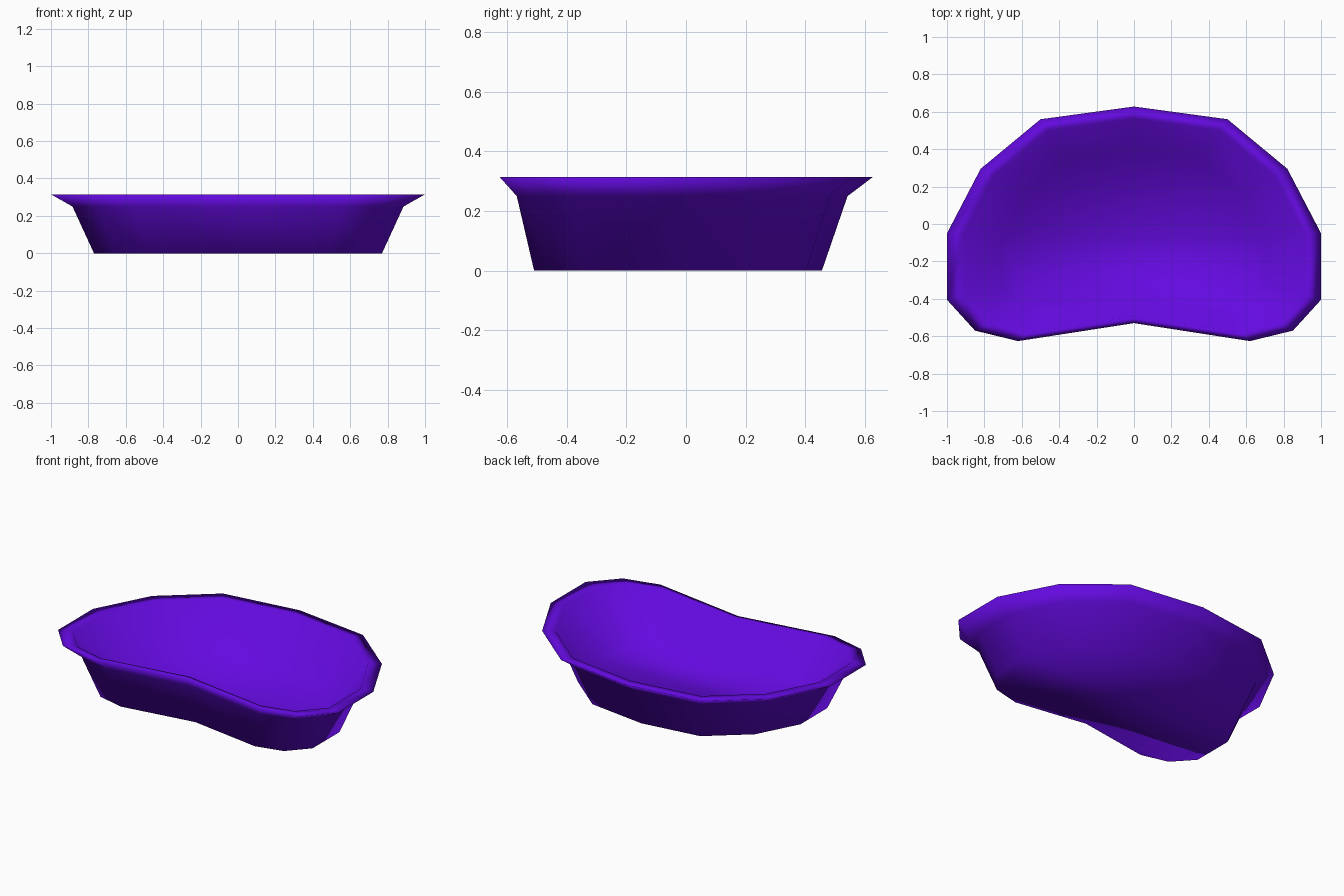
import bpy
import bmesh

if "Cube" in bpy.data.objects:
    bpy.data.objects.remove(bpy.data.objects["Cube"], do_unlink=True)

# Violet plastic
violet = bpy.data.materials.new("violet")
violet.use_nodes = True
colour = (0.125, 0.003, 0.73, 1)
violet.diffuse_color = colour
violet.node_tree.nodes["Principled BSDF"].inputs["Base Color"].default_value = colour

# Kidney outline of the rim: left half from back to front, then mirrored
half = [(0, 0.628), (0.5, 0.56), (0.82, 0.295), (1, -0.05),
        (1, -0.405), (0.85, -0.57), (0.62, -0.626), (0, -0.53)]
outline = half + [(-x, y) for x, y in half[-2:0:-1]]
centre_y = -0.12

# Rings as (scale, height): outer base, flare, rim, inner lip, inner floor
rings = [(0.77, 0), (0.885, 0.25), (1, 0.315), (0.913, 0.315), (0.7, 0.03)]

bm = bmesh.new()
loops = [[bm.verts.new((x * s, centre_y + (y - centre_y) * s, z))
          for x, y in outline] for s, z in rings]

# Walls between neighbouring rings
count = len(outline)
for low, high in zip(loops, loops[1:]):
    for i in range(count):
        j = (i + 1) % count
        bm.faces.new((low[i], low[j], high[j], high[i]))

# Underside and basin floor
bm.faces.new(loops[0])
bm.faces.new(loops[-1])
bmesh.ops.recalc_face_normals(bm, faces=bm.faces)
for face in bm.faces:
    face.smooth = True

mesh = bpy.data.meshes.new("basin")
bm.to_mesh(mesh)
bm.free()
mesh.materials.append(violet)
basin = bpy.data.objects.new("basin", mesh)
bpy.context.collection.objects.link(basin)
